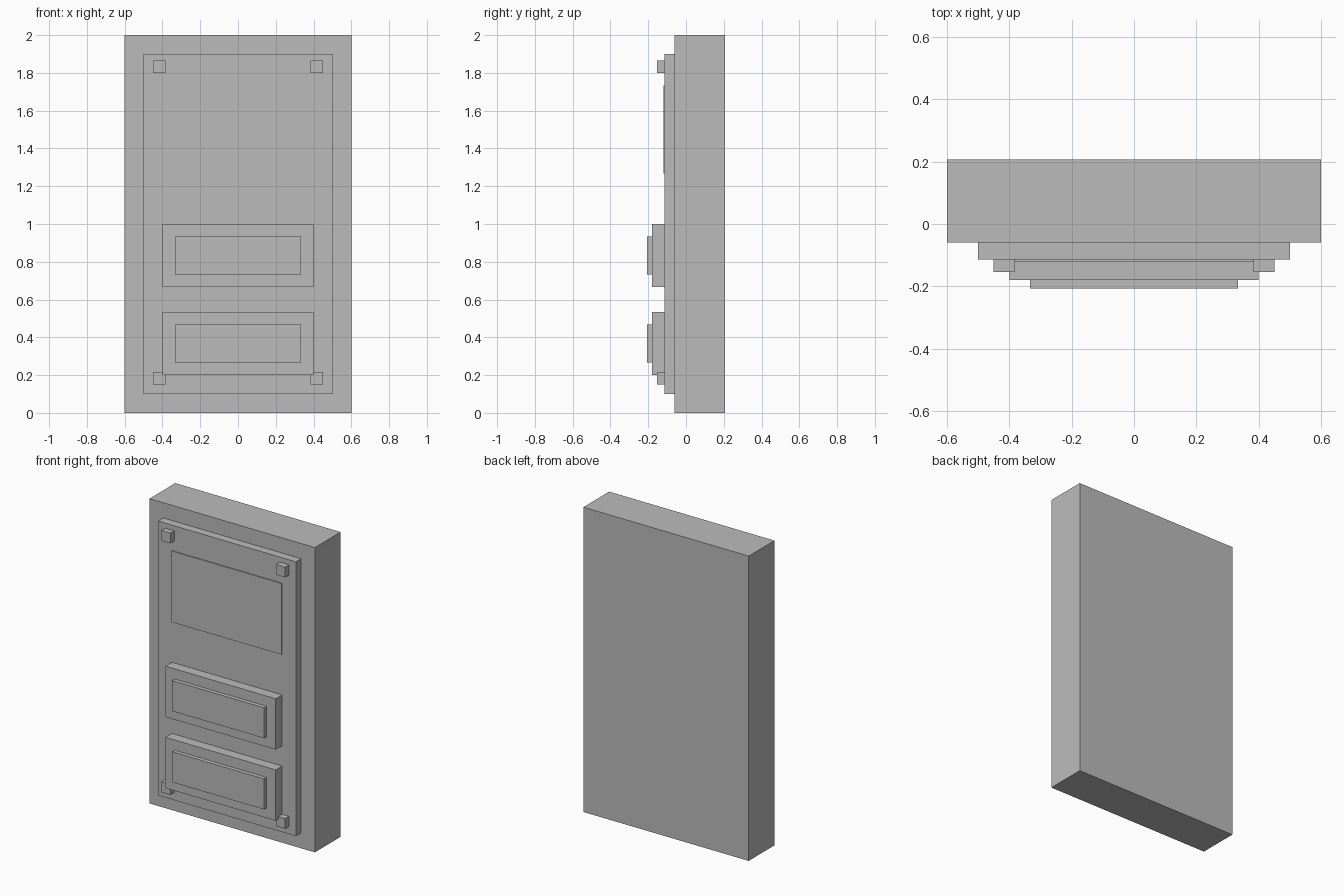
import bpy

if "Cube" in bpy.data.objects:
    bpy.data.objects.remove(bpy.data.objects["Cube"])

# One plain grey for the whole model
grey = bpy.data.materials.new("plain grey")
grey.diffuse_color = (0.5, 0.5, 0.5, 1.0)
grey.use_nodes = True
grey.node_tree.nodes["Principled BSDF"].inputs["Base Color"].default_value = grey.diffuse_color


def box(name, x, y, z):
    """Box from (min, max) ranges on each axis."""
    ranges = (x, y, z)
    bpy.ops.mesh.primitive_cube_add(size=1)
    ob = bpy.context.object
    ob.name = name
    ob.data.name = name
    for v in ob.data.vertices:
        v.co = [lo + (c + 0.5) * (hi - lo) for c, (lo, hi) in zip(v.co, ranges)]
    ob.data.materials.append(grey)
    return ob


BACK, BODY, PANEL = 0.2067, -0.06, -0.1133

# Main slab and raised front panel
box("body", (-0.6, 0.6), (BODY, BACK), (0, 2))
box("front_panel", (-0.5, 0.5), (PANEL, BODY), (0.1, 1.9))

# Thin plate on the upper half
box("upper_plate", (-0.4, 0.4), (-0.12, PANEL), (1.2667, 1.7333))

# Two stepped blocks on the lower half
for label, z in (("lower", 0.2), ("middle", 0.6667)):
    box(label + "_block", (-0.4, 0.4), (-0.18, PANEL), (z, z + 0.3333))
    box(label + "_block_face", (-0.3333, 0.3333), (-0.2067, -0.18),
        (z + 0.0667, z + 0.2667))

# Square studs in the panel corners
for side, x in (("left", -0.4167), ("right", 0.4167)):
    for level, z in (("bottom", 0.1833), ("top", 1.8333)):
        box(f"{level}_{side}_stud", (x - 0.0333, x + 0.0333), (-0.1533, PANEL),
            (z - 0.0333, z + 0.0333))
